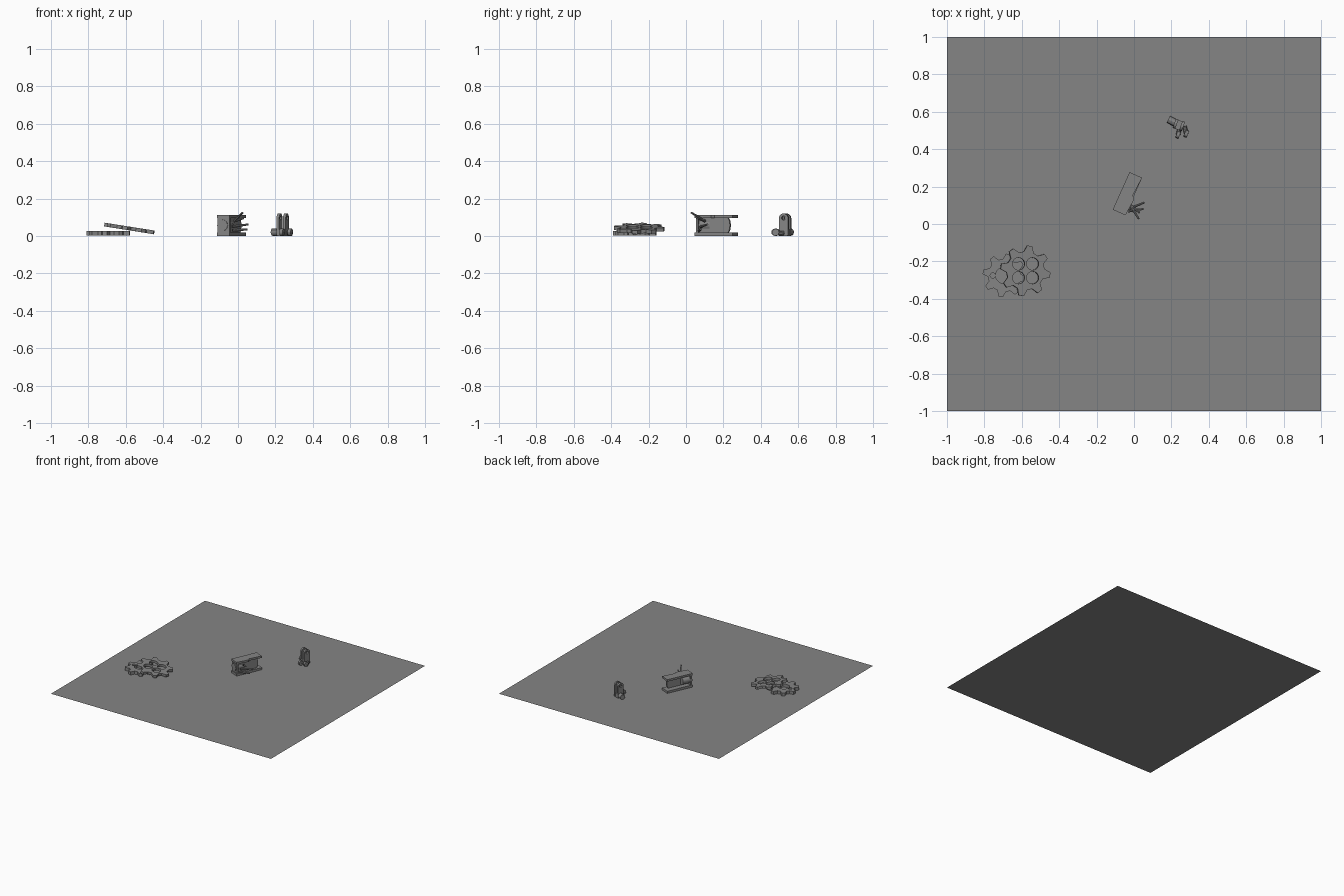
import bpy, bmesh
from math import sin, cos, pi, radians
from mathutils import Matrix, Vector, Euler

if "Cube" in bpy.data.objects:
    bpy.data.objects.remove(bpy.data.objects["Cube"])


def circle(x, y, r, n=20):
    return [(x + r * cos(2 * pi * i / n), y + r * sin(2 * pi * i / n)) for i in range(n)]


def plate(name, loops, depth, matrix):
    """Extruded flat outline; every loop after the first is a hole."""
    cu = bpy.data.curves.new(name, 'CURVE')
    cu.dimensions, cu.fill_mode, cu.extrude = '2D', 'BOTH', depth / 2
    for pts in loops:
        s = cu.splines.new('POLY')
        s.points.add(len(pts) - 1)
        for p, (x, y) in zip(s.points, pts):
            p.co = (x, y, 0, 1)
        s.use_cyclic_u = True
    tmp = bpy.data.objects.new(name + "_outline", cu)
    bpy.context.collection.objects.link(tmp)
    bpy.context.view_layer.update()
    me = bpy.data.meshes.new_from_object(tmp.evaluated_get(bpy.context.evaluated_depsgraph_get()))
    bpy.data.objects.remove(tmp)
    ob = bpy.data.objects.new(name, me)
    bpy.context.collection.objects.link(ob)
    ob.matrix_world = matrix
    return ob


def rod(name, a, b, r1, r2, matrix, n=16):
    a, b = Vector(a), Vector(b)
    bm = bmesh.new()
    rot = (b - a).to_track_quat('Z', 'Y').to_matrix().to_4x4()
    bmesh.ops.create_cone(bm, cap_ends=True, segments=n, radius1=r1, radius2=r2,
                          depth=(b - a).length, matrix=Matrix.Translation((a + b) / 2) @ rot)
    me = bpy.data.meshes.new(name)
    bm.to_mesh(me)
    bm.free()
    ob = bpy.data.objects.new(name, me)
    bpy.context.collection.objects.link(ob)
    ob.matrix_world = matrix
    return ob


def place(x, y, z, rx=0, ry=0, rz=0):
    return Matrix.Translation((x, y, z)) @ Euler([radians(a) for a in (rx, ry, rz)]).to_matrix().to_4x4()


def upright(x, y):
    """Stands an outline in the local y-z plane."""
    return Matrix(((0, 0, 1, x), (1, 0, 0, y), (0, 1, 0, 0), (0, 0, 0, 1)))


def gear_outline(r_out, r_in, phase, teeth=8):
    pts = []
    for i in range(teeth):
        for da, r in ((-15, r_in), (-6, r_out * .99), (6, r_out * .99), (15, r_in)):
            a = radians(phase + da + 360 * i / teeth)
            pts.append((r * cos(a), r * sin(a)))
    return pts


# Ground sheet
bpy.ops.mesh.primitive_plane_add(size=2)
bpy.context.object.name = "ground_sheet"

# Two loose gears, one leaning on the other
plate("flat_gear", [gear_outline(.118, .088, -10), circle(-.005, 0, .042), circle(-.062, 0, .014)],
      .025, place(-.693, -.275, .014))
holes = [circle(x, y, .033) for x in (-.038, .038) for y in (-.037, .037)]
plate("leaning_gear", [gear_outline(.137, .103, -10)] + holes, .02,
      place(-.581, -.25, .04, 0, 9, 0))

# Broken beam: two flanges, end wall, web, roller and bent strands
beam = place(-.035, .162, 0, 0, 0, -24)
whole = [(-.037, -.11), (.037, -.11), (.037, .11), (-.037, .11)]
broken = [(-.037, -.11), (.037, -.11), (.045, -.012), (.03, .004), (.037, .11), (-.037, .11)]
plate("lower_flange", [whole], .018, beam @ place(0, 0, .009))
plate("upper_flange", [broken], .016, beam @ place(0, 0, .105))
web = [(-.1, .015), (.075, .015), (.085, .035), (.088, .057), (.085, .08), (.075, .1), (-.1, .1)]
plate("web", [web], .014, beam @ upright(.012, 0))
plate("end_wall", [[(-.035, .016), (.035, .016), (.035, .1), (-.035, .1)]], .012,
      beam @ place(0, -.098, 0) @ Matrix.Rotation(pi / 2, 4, 'X'))
rod("roller", (-.005, -.109, .057), (-.005, -.03, .057), .03, .03, beam, 20)
for i, (a, b) in enumerate([((-.03, .08, .05), (.055, .115, .062)), ((-.03, .07, .03), (.05, .08, .035)),
                            ((-.02, .1, .08), (.025, .028, .125)), ((-.02, .1, .08), (.03, .06, .095))]):
    rod("bent_strand_%d" % i, a, b, .008, .005, place(0, 0, 0), 8)

# Small clevis: twin eye lugs on a foot with round knobs
clevis = place(.235, .525, 0, 0, 0, -20)
lug = [(-.026, .004), (.026, .004)] + [(.026 * cos(pi * i / 10), .094 + .026 * sin(pi * i / 10))
                                       for i in range(11)]
for side, x in (("left", -.016), ("right", .021)):
    plate(side + "_lug", [lug, circle(0, .096, .011, 14)], .015, clevis @ upright(x, .006))
for side, x, y in (("left", .017, -.045), ("right", .056, -.025)):
    rod(side + "_knob", (x - .009, y, .02), (x + .009, y, .02), .019, .019, clevis, 12)
    rod(side + "_foot", (x, y, .014), (x * .6, .01, .016), .012, .012, clevis, 10)
plate("foot_block", [[(-.022, -.02), (.027, -.02), (.027, .03), (-.022, .03)]], .034,
      clevis @ place(0, 0, .018))
rod("cross_pin", (-.06, .015, .021), (-.02, .01, .021), .02, .02, clevis, 12)

# Dark grey metal everywhere, smooth on the round parts
metal = bpy.data.materials.new("dark_metal")
metal.diffuse_color = (.235, .235, .235, 1)
metal.use_nodes = True
metal.node_tree.nodes["Principled BSDF"].inputs["Base Color"].default_value = metal.diffuse_color
for ob in bpy.data.objects:
    ob.data.materials.clear()
    ob.data.materials.append(metal)
    ob.select_set(True)
bpy.context.view_layer.objects.active = bpy.data.objects["roller"]
bpy.ops.object.shade_smooth_by_angle(angle=radians(30))
